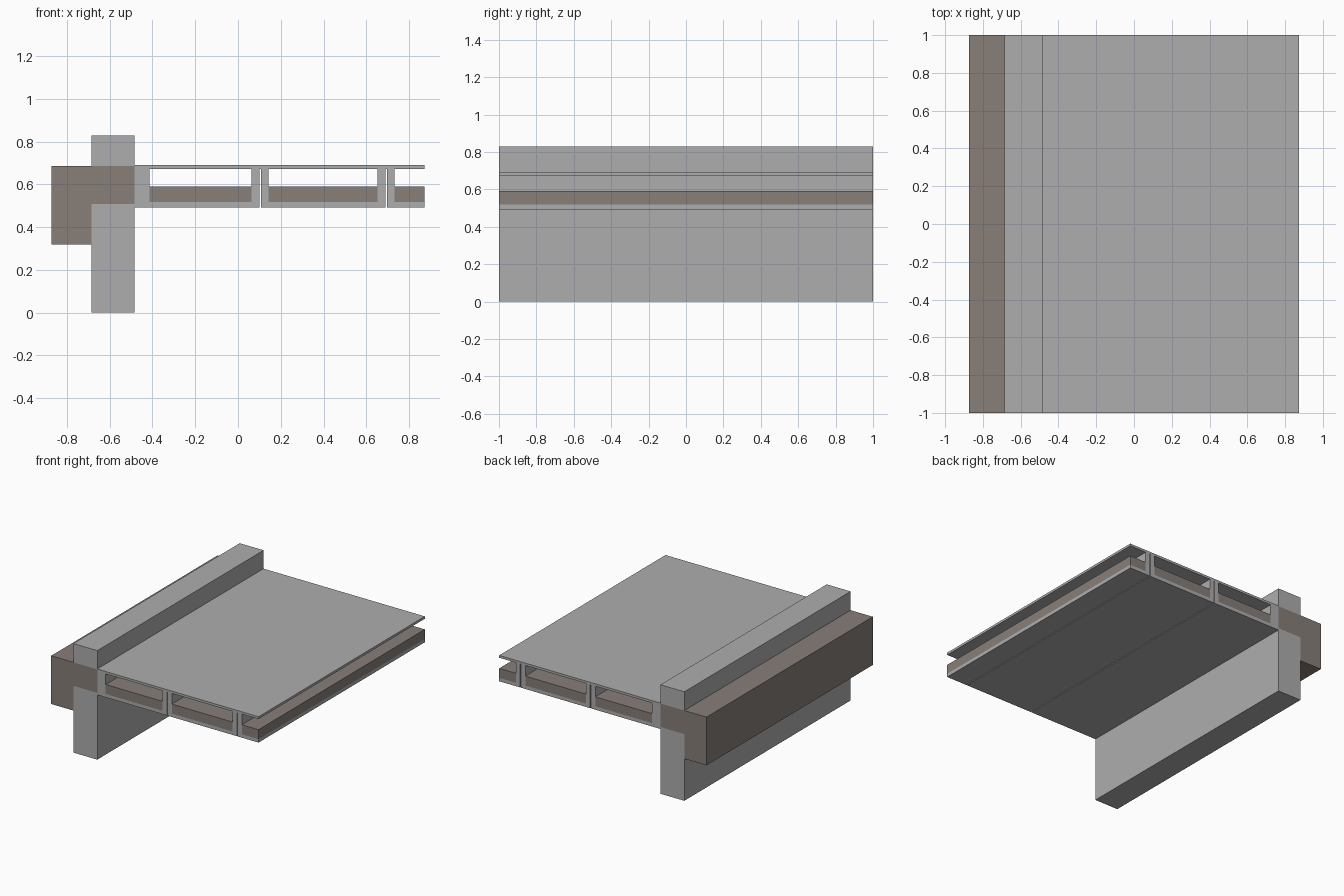
import bpy, bmesh

if "Cube" in bpy.data.objects:
    bpy.data.objects.remove(bpy.data.objects["Cube"])


def material(name, rgb):
    m = bpy.data.materials.new(name)
    m.diffuse_color = (*rgb, 1)
    m.use_nodes = True
    m.node_tree.nodes["Principled BSDF"].inputs["Base Color"].default_value = m.diffuse_color
    return m


grey = material("light grey concrete", (0.42, 0.42, 0.43))
brown = material("brown grey concrete", (0.245, 0.21, 0.19))


def extrude(name, profile, mat):
    """Extrude an xz profile along the whole y length."""
    bm = bmesh.new()
    face = bm.faces.new([bm.verts.new((x, -1, z)) for x, z in profile])
    out = bmesh.ops.extrude_face_region(bm, geom=[face])
    verts = [v for v in out["geom"] if isinstance(v, bmesh.types.BMVert)]
    bmesh.ops.translate(bm, verts=verts, vec=(0, 2, 0))
    bmesh.ops.recalc_face_normals(bm, faces=bm.faces)
    mesh = bpy.data.meshes.new(name)
    bm.to_mesh(mesh)
    bm.free()
    mesh.materials.append(mat)
    bpy.context.collection.objects.link(bpy.data.objects.new(name, mesh))


def bar(name, x0, x1, z0, z1, mat):
    extrude(name, [(x0, z0), (x1, z0), (x1, z1), (x0, z1)], mat)


X0, W0, W1, X1 = -0.873, -0.686, -0.485, 0.873
Z_BOT, Z_FLOOR, Z_FILL, Z_WEB, Z_TOP = 0.493, 0.519, 0.591, 0.672, 0.69

# Wall below and above the edge beam
bar("lower_wall", W0, W1, 0, 0.508, grey)
bar("upper_wall", W0, W1, 0.687, 0.83, grey)

# L-shaped edge beam
extrude("edge_beam", [(X0, 0.32), (W0, 0.32), (W0, 0.508), (W1, 0.508),
                      (W1, 0.687), (X0, 0.687)], brown)

# Trough units: outer left, inner left, inner right, outer right
units = [(W1, -0.414, 0.064, 0.101), (0.107, 0.143, 0.653, 0.690)]
for i, (a, b, c, d) in enumerate(units, 1):
    extrude(f"trough_{i}", [(a, Z_BOT), (d, Z_BOT), (d, Z_WEB), (c, Z_WEB),
                            (c, Z_FLOOR), (b, Z_FLOOR), (b, Z_WEB), (a, Z_WEB)], grey)
    bar(f"trough_fill_{i}", b, c, Z_FLOOR, Z_FILL, brown)

# Last trough, cut open on the right
extrude("trough_3", [(0.696, Z_BOT), (X1, Z_BOT), (X1, Z_FLOOR), (0.732, Z_FLOOR),
                     (0.732, Z_WEB), (0.696, Z_WEB)], grey)
bar("trough_fill_3", 0.732, X1, Z_FLOOR, Z_FILL, brown)

# Top deck plate
bar("deck_plate", W1, X1, Z_WEB, Z_TOP, grey)
